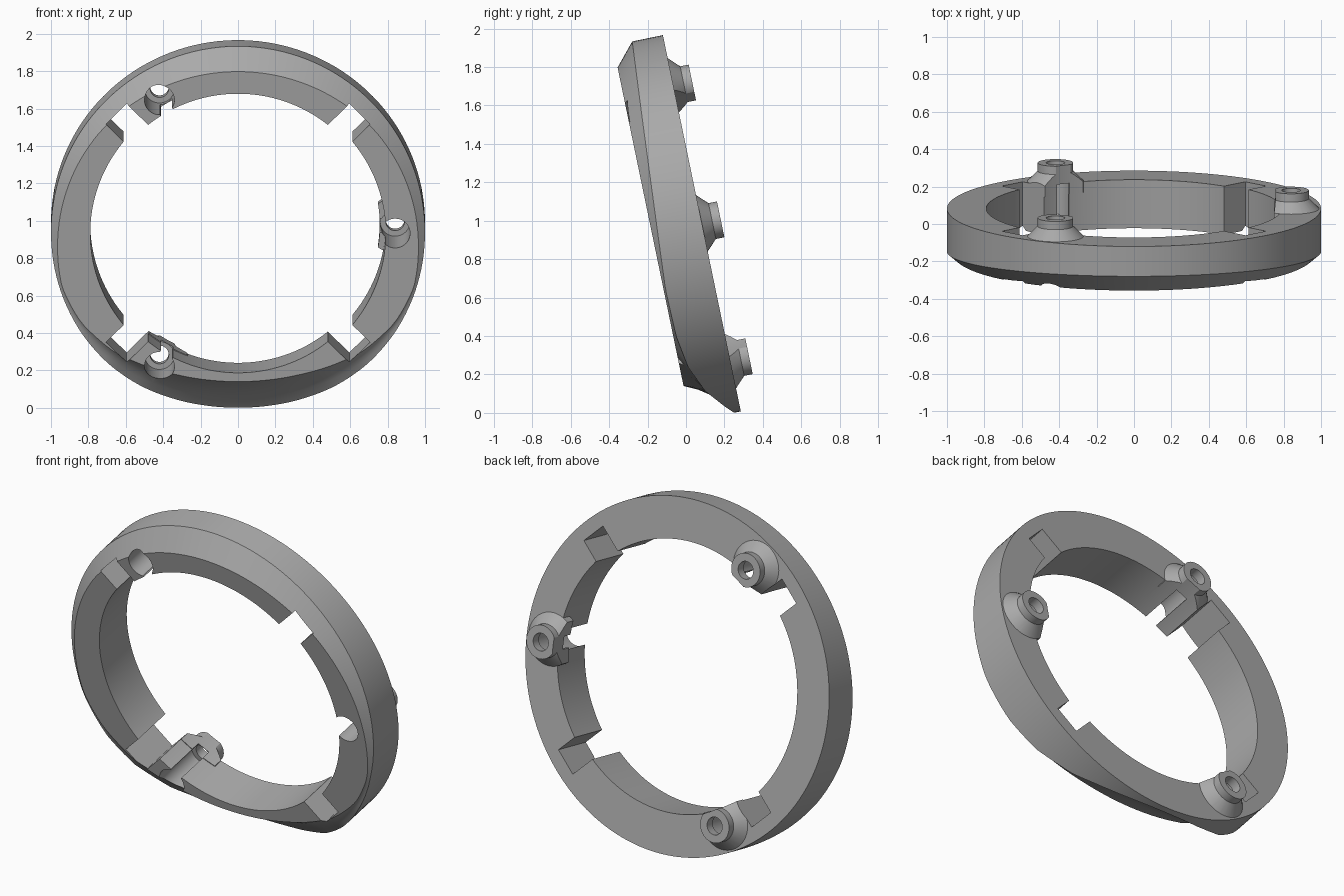
import bpy, bmesh, math
from mathutils import Matrix, Vector

if "Cube" in bpy.data.objects:
    bpy.data.objects.remove(bpy.data.objects["Cube"], do_unlink=True)

SEG = 144
DEPTH = 0.265          # ring thickness along its axis
BOSS_RADIUS = 0.84     # distance of the screw bosses from the axis

grey = bpy.data.materials.new("plain_grey")
grey.use_nodes = True
grey.diffuse_color = (0.4, 0.4, 0.4, 1)
grey.node_tree.nodes["Principled BSDF"].inputs["Base Color"].default_value = (0.4, 0.4, 0.4, 1)


def make_object(name, bm):
    bmesh.ops.recalc_face_normals(bm, faces=bm.faces)
    mesh = bpy.data.meshes.new(name)
    bm.to_mesh(mesh)
    bm.free()
    mesh.materials.append(grey)
    obj = bpy.data.objects.new(name, mesh)
    bpy.context.collection.objects.link(obj)
    return obj


def lathe(name, profile, centre=(0, 0), steps=48):
    """Solid of revolution about the ring axis; profile is (radius, height)."""
    bm = bmesh.new()
    rows = [[bm.verts.new((centre[0] + r * math.cos(math.tau * i / steps),
                           centre[1] + r * math.sin(math.tau * i / steps), h))
             for i in range(steps)] for r, h in profile]
    for a, b in zip(rows, rows[1:]):
        for i in range(steps):
            j = (i + 1) % steps
            bm.faces.new((a[i], a[j], b[j], b[i]))
    bm.faces.new(rows[0])
    bm.faces.new(rows[-1])
    return make_object(name, bm)


def radial_box(name, angle, inner, outer, width, low, high):
    bm = bmesh.new()
    place = (Matrix.Rotation(angle, 4, 'Z')
             @ Matrix.Translation(((inner + outer) / 2, 0, (low + high) / 2))
             @ Matrix.Diagonal((outer - inner, width, high - low, 1)))
    bmesh.ops.create_cube(bm, size=1, matrix=place)
    return make_object(name, bm)


def combine(target, tool, operation):
    mod = target.modifiers.new(operation.lower(), 'BOOLEAN')
    mod.operation, mod.solver, mod.object = operation, 'EXACT', tool
    bpy.context.view_layer.objects.active = target
    bpy.ops.object.modifier_apply(modifier=mod.name)
    bpy.data.objects.remove(tool, do_unlink=True)


def blend(table, s):
    """Smooth interpolation of a short (position, value) table."""
    for (s0, v0), (s1, v1) in zip(table, table[1:]):
        if s <= s1:
            return v0 + (v1 - v0) * (s - s0) / (s1 - s0)
    return table[-1][1]


# Outer wall width and front edge radius, from the bottom (-1) to the top (1)
WALL = [(-1, 0.035), (-0.96, 0.075), (-0.86, 0.16), (-0.72, 0.222), (-0.55, 0.25),
        (-0.3, 0.255), (0, 0.235), (0.6, 0.193), (1, 0.163)]
FRONT = [(-1, 0.81), (-0.93, 0.835), (-0.83, 0.875), (-0.7, 0.925), (-0.5, 0.97),
         (-0.3, 0.985), (0, 0.962), (0.6, 0.922), (1, 0.883)]

# Ring body with a scooped chamfer that deepens towards the bottom
bm = bmesh.new()
sections = []
for i in range(SEG):
    a = math.tau * (i + 0.5) / SEG
    c, s = math.cos(a), math.sin(a)
    bore = 0.79 if abs(c) > abs(s) else 0.762
    wall, front = blend(WALL, s), blend(FRONT, s)
    corner, edge = Vector((1, wall)), Vector((front, DEPTH))
    scoop = 0.025 * max(0, -s) ** 3
    profile = [Vector((bore, 0)), Vector((1, 0)), corner]
    for t in (0.25, 0.5, 0.75):
        p = corner.lerp(edge, t)
        profile.append(p - Vector((1, 1)) * scoop * 4 * t * (1 - t) * 0.7)
    profile += [edge, Vector((bore, DEPTH))]
    sections.append([bm.verts.new((p.x * c, p.x * s, p.y)) for p in profile])
for i in range(SEG):
    a, b = sections[i], sections[(i + 1) % SEG]
    for k in range(len(a)):
        m = (k + 1) % len(a)
        bm.faces.new((a[k], a[m], b[m], b[k]))
ring = make_object("mounting_ring", bm)

# Conical screw bosses on the back, trimmed flush with the bore
boss_angles = [0, math.tau / 3, -math.tau / 3]
for a in boss_angles:
    centre = (BOSS_RADIUS * math.cos(a), BOSS_RADIUS * math.sin(a))
    boss = lathe("boss", [(0.15, 0.06), (0.15, 0), (0.095, -0.055), (0.095, -0.1)], centre)
    trim = lathe("bore_trim", [(0.758, -0.3), (0.758, 0.5)], steps=SEG)
    combine(boss, trim, 'DIFFERENCE')
    combine(ring, boss, 'UNION')

# Screw holes, with a wide front pocket that opens into the bore
for a in boss_angles:
    centre = (BOSS_RADIUS * math.cos(a), BOSS_RADIUS * math.sin(a))
    hole = lathe("screw_hole", [(0.05, -0.2), (0.05, -0.045), (0.08, -0.045), (0.08, 0.5)], centre)
    combine(ring, hole, 'DIFFERENCE')
    slot = radial_box("pocket_slot", a, 0.6, BOSS_RADIUS, 0.075, 0.001, 0.5)
    combine(ring, slot, 'DIFFERENCE')

# Four diagonal notches through the ring
for k in range(4):
    notch = radial_box("notch", math.pi / 4 + k * math.pi / 2, 0.6, 0.92, 0.157, -0.3, 0.5)
    combine(ring, notch, 'DIFFERENCE')

# Smooth shading, then lean the ring forward
bpy.ops.object.select_all(action='DESELECT')
ring.select_set(True)
bpy.context.view_layer.objects.active = ring
bpy.ops.object.shade_smooth_by_angle(angle=math.radians(28))
ring.rotation_euler = (math.radians(101.7), 0, 0)
ring.location = (0, 0.0825, 0.987)
